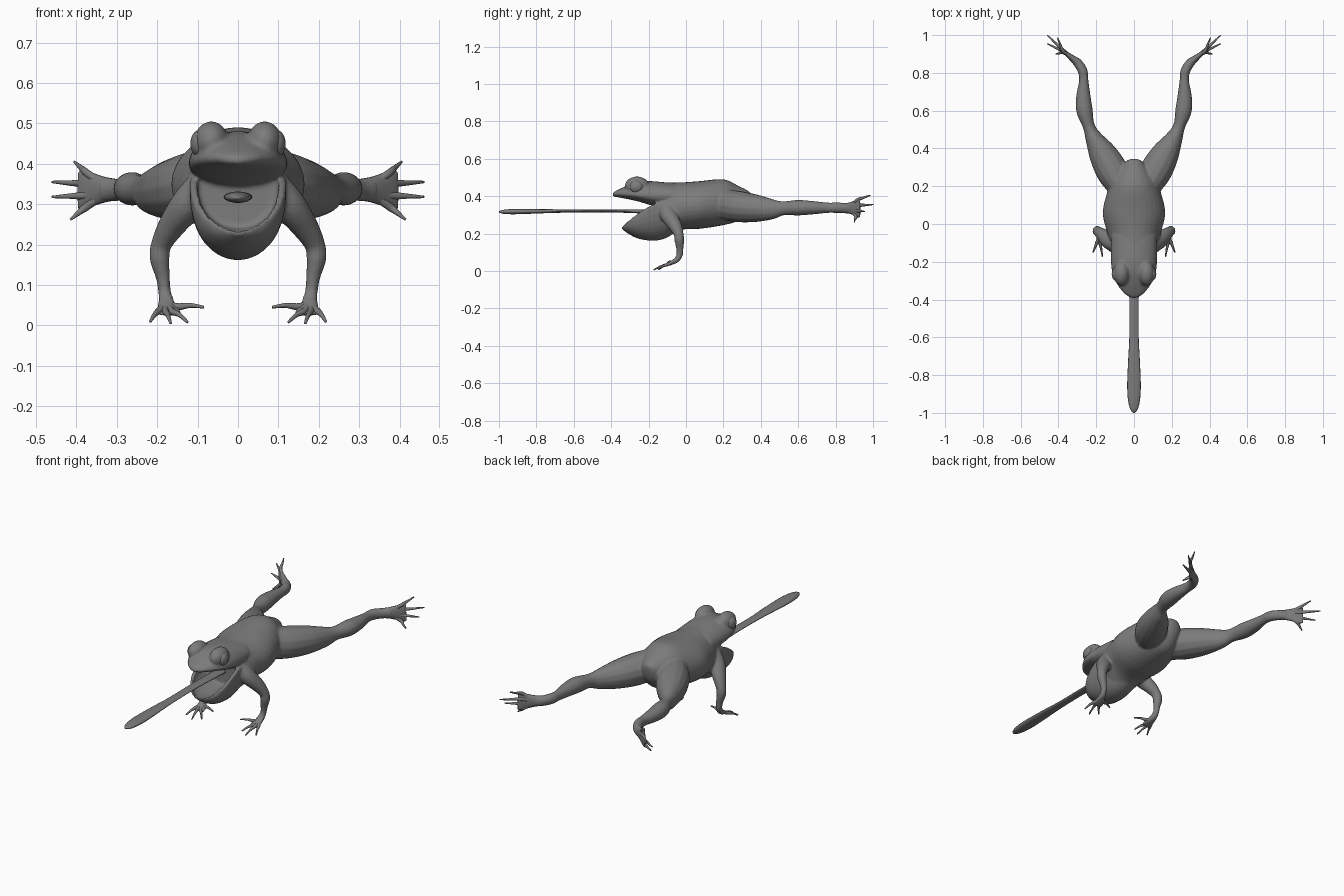
import bpy, bmesh, math
from mathutils import Vector, Matrix

if "Cube" in bpy.data.objects:
    bpy.data.objects.remove(bpy.data.objects["Cube"])

skin = bpy.data.materials.new("grey_skin")
skin.diffuse_color = (0.2, 0.2, 0.2, 1)
skin.use_nodes = True
skin.node_tree.nodes["Principled BSDF"].inputs["Base Color"].default_value = skin.diffuse_color


def smooth_rows(rows, steps=5):
    """Catmull-Rom interpolation of number rows."""
    out, n = [], len(rows)
    for i in range(n - 1):
        a, b, c, d = rows[max(i - 1, 0)], rows[i], rows[i + 1], rows[min(i + 2, n - 1)]
        for k in range(steps):
            t = k / steps
            out.append([0.5 * (2 * q + (r - p) * t + (2 * p - 5 * q + 4 * r - s) * t * t
                        + (3 * q - p - 3 * r + s) * t ** 3) for p, q, r, s in zip(a, b, c, d)])
    return out + [list(rows[-1])]


def loft(bm, rings):
    """Closed skin over a list of equal rings."""
    vs = [[bm.verts.new(p) for p in ring] for ring in rings]
    n = len(vs[0])
    for a, b in zip(vs, vs[1:]):
        for i in range(n):
            j = (i + 1) % n
            bm.faces.new((a[i], a[j], b[j], b[i]))
    bm.faces.new(vs[0])
    bm.faces.new(vs[-1])


def trunk(bm, rows, n=32):
    """Rows of y, half width, top, widest height, bottom."""
    rings = []
    for y, w, top, mid, low in smooth_rows(rows):
        ring = []
        for i in range(n):
            a = 2 * math.pi * i / n
            h = (top - mid) if math.sin(a) > 0 else (mid - low)
            ring.append((w * math.cos(a), y, mid + h * math.sin(a)))
        rings.append(ring)
    loft(bm, rings)


def limb(bm, rows, side=1, hint=(0, 0, 1), n=14):
    """Rows of x, y, z, radius across, radius along the hint direction."""
    rows = smooth_rows(rows)
    pts = [Vector((r[0] * side, r[1], r[2])) for r in rows]
    rings = []
    for i, r in enumerate(rows):
        t = (pts[min(i + 1, len(pts) - 1)] - pts[max(i - 1, 0)]).normalized()
        u = t.cross(Vector(hint)).normalized()
        v = u.cross(t)
        rings.append([pts[i] + u * r[3] * math.cos(2 * math.pi * k / n)
                      + v * r[4] * math.sin(2 * math.pi * k / n) for k in range(n)])
    loft(bm, rings)


def ball(bm, pos, size):
    bmesh.ops.create_uvsphere(bm, u_segments=24, v_segments=16, radius=1,
                              matrix=Matrix.Translation(pos) @ Matrix.Diagonal((*size, 1)))


def finish(bm, name, fuse=False):
    bmesh.ops.recalc_face_normals(bm, faces=bm.faces)
    me = bpy.data.meshes.new(name)
    bm.to_mesh(me)
    bm.free()
    me.materials.append(skin)
    ob = bpy.data.objects.new(name, me)
    bpy.context.collection.objects.link(ob)
    for p in me.polygons:
        p.use_smooth = True
    if fuse:
        rm = ob.modifiers.new("fuse", 'REMESH')
        rm.mode = 'VOXEL'
        rm.voxel_size = 0.006
        rm.use_smooth_shade = True
        sm = ob.modifiers.new("soften", 'SMOOTH')
        sm.factor = 0.5
        sm.iterations = 6
    return ob


# Body, head, jaw and limbs fused into one skin
body = bmesh.new()
trunk(body, [(.345, .015, .415, .40, .385), (.33, .045, .43, .39, .33),
             (.28, .085, .455, .37, .27), (.2, .13, .49, .36, .245),
             (.07, .165, .48, .35, .225), (-.03, .147, .473, .34, .22),
             (-.1, .125, .473, .33, .19), (-.15, .105, .475, .32, .19)])
trunk(body, [(-.06, .12, .468, .40, .33), (-.18, .122, .48, .40, .35),
             (-.25, .117, .477, .405, .37), (-.31, .095, .458, .41, .384),
             (-.36, .06, .436, .413, .393), (-.382, .033, .424, .411, .397),
             (-.392, .01, .414, .409, .402)])

# Lower jaw and throat: U-shaped sections with an open top
rings = []
for y, w, rim, low in smooth_rows([(-.05, .09, .36, .215), (-.1, .113, .37, .178),
                                   (-.16, .12, .36, .162), (-.22, .117, .33, .165),
                                   (-.27, .105, .295, .178), (-.31, .078, .265, .2),
                                   (-.335, .04, .246, .218), (-.345, .015, .24, .226)]):
    arc = [(math.cos(a), abs(math.sin(a)) ** .8) for a in [math.pi * i / 16 for i in range(17)]]
    floor = (rim - low) * .62
    rings.append([(w * c, y, rim - (rim - low) * s) for c, s in arc]
                 + [(w * .84 * c, y, rim + .002 - floor * s) for c, s in reversed(arc)])
loft(body, rings)

for s in (1, -1):
    # Brow bulge
    ball(body, (s * .066, -.262, .455), (.043, .065, .05))
    # Thigh, shank and ankle
    limb(body, [(.06, .17, .36, .06, .08), (.11, .27, .345, .085, .085),
                (.165, .37, .335, .075, .075), (.215, .46, .33, .045, .055),
                (.24, .52, .335, .032, .038), (.262, .6, .338, .044, .042),
                (.268, .68, .338, .038, .036), (.266, .76, .338, .025, .028),
                (.272, .81, .338, .026, .029), (.3, .855, .335, .024, .028),
                (.34, .885, .335, .015, .03)], s)
    # Upper arm and forearm
    limb(body, [(.085, -.11, .35, .04, .04), (.125, -.095, .30, .042, .045),
                (.165, -.06, .245, .034, .037), (.19, -.04, .2, .026, .027),
                (.194, -.036, .165, .025, .026), (.186, -.033, .12, .018, .02),
                (.182, -.034, .085, .016, .017), (.178, -.05, .06, .02, .015),
                (.174, -.07, .047, .022, .011)], s, (0, 1, 0))
finish(body, "body", True)

TOES = [(.405, .985, .405), (.46, 1.0, .355), (.46, .955, .318), (.415, .9, .262)]
FINGERS = [(.085, -.1, .045), (.125, -.145, .008), (.167, -.172, .006), (.217, -.15, .01)]
for s, label in ((1, "left"), (-1, "right")):
    # Upright webbed hind foot
    foot = bmesh.new()
    limb(foot, [(.29, .845, .336, .02, .025), (.33, .88, .336, .016, .032),
                (.365, .907, .336, .01, .044), (.385, .922, .335, .006, .05),
                (.395, .93, .335, .003, .046)], s)
    for i, (x, y, z) in enumerate(TOES):
        bz = .378 - i * .028
        base = (.375, .92 - abs(i - 1) * .006, bz)
        mid = [(p + q) / 2 for p, q in zip(base, (x, y, z))]
        limb(foot, [(.33, .885, .345 - i * .007, .009, .009), (*base, .009, .01),
                    (*mid, .006, .0065), (x, y, z, .003, .003)], s, n=8)
    finish(foot, label + "_hind_foot")

    # Flat front hand with spread fingers
    hand = bmesh.new()
    limb(hand, [(.18, -.04, .068, .015, .014), (.176, -.065, .05, .022, .012),
                (.172, -.09, .036, .029, .008), (.17, -.105, .028, .026, .004)], s)
    for i, (x, y, z) in enumerate(FINGERS):
        base = (.15 + i * .015, -.075 - .02 * (i > 0), .046 - .01 * (i > 0))
        mid = [(p + q) / 2 for p, q in zip(base, (x, y, z))]
        mid[2] += .004
        limb(hand, [(.176, -.06, .052, .009, .009), (*base, .009, .009),
                    (*mid, .006, .006), (x, y, z, .0035, .0035)], s, n=8)
    finish(hand, label + "_front_hand")

    # Eyeball
    eye = bmesh.new()
    ball(eye, (s * .094, -.265, .45), (.024, .036, .034))
    finish(eye, label + "_eye")

# Long outstretched tongue with a paddle tip
tongue = bmesh.new()
limb(tongue, [(0, -.13, .315, .03, .012), (0, -.4, .321, .025, .008),
              (0, -.6, .32, .025, .008), (0, -.72, .32, .031, .01),
              (0, -.85, .318, .036, .013), (0, -.93, .317, .032, .014),
              (0, -.98, .316, .02, .01), (0, -1.0, .316, .004, .003)], n=16)
finish(tongue, "tongue")
